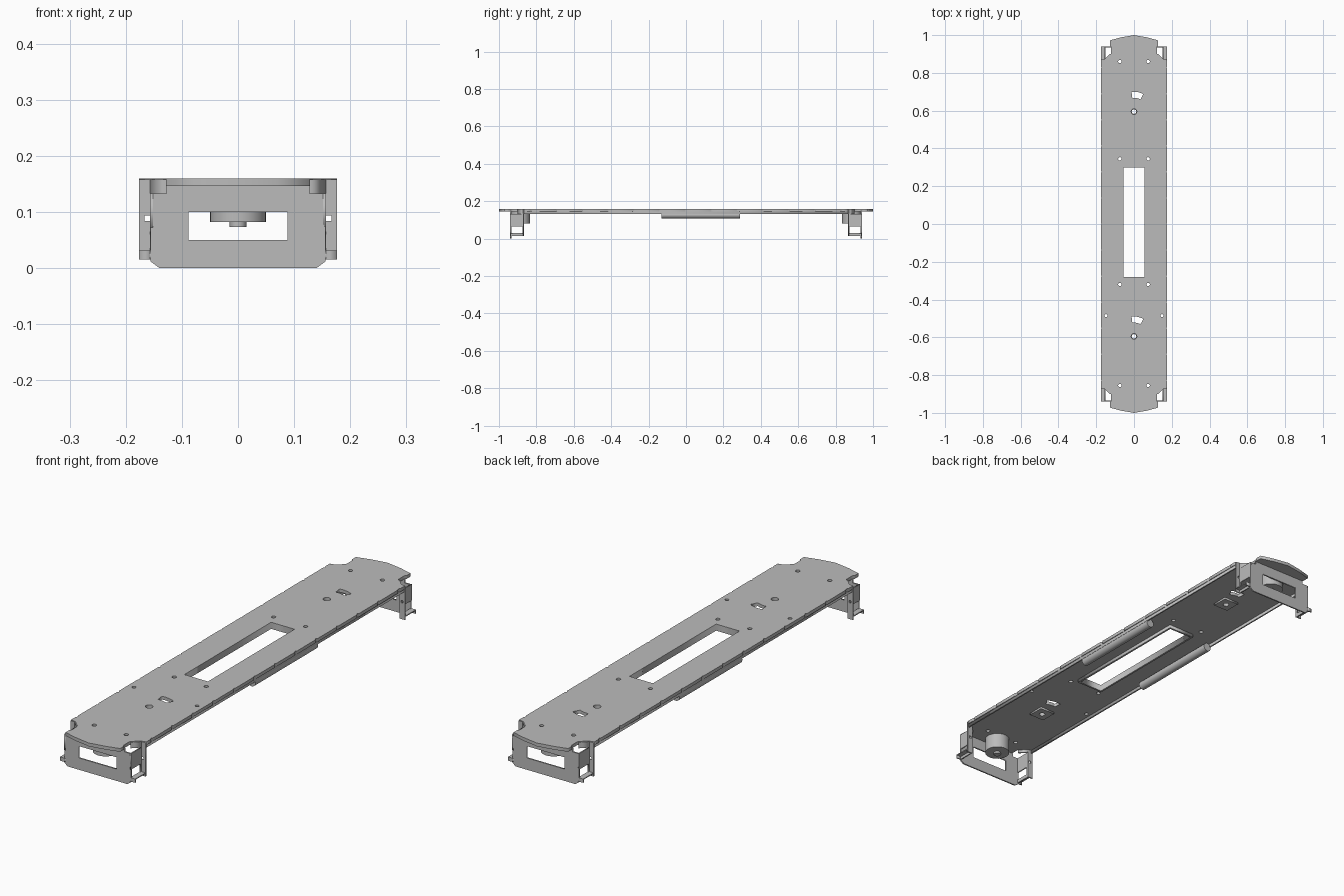
import bpy, math
from mathutils import Matrix, Vector

cube = bpy.data.objects.get("Cube")
if cube:
    bpy.data.objects.remove(cube)

steel = bpy.data.materials.new("grey_steel")
steel.use_nodes = True
GREY = (0.5, 0.5, 0.5, 1)
steel.diffuse_color = GREY
steel.node_tree.nodes["Principled BSDF"].inputs["Base Color"].default_value = GREY


def link(name, mesh):
    mesh.name = name
    mesh.materials.clear()
    mesh.materials.append(steel)
    obj = bpy.data.objects.new(name, mesh)
    bpy.context.collection.objects.link(obj)
    return obj


def sheet(name, loops, thick, matrix):
    """Flat sheet: first loop is the outline, the others are holes."""
    cu = bpy.data.curves.new(name, 'CURVE')
    cu.dimensions = '2D'
    cu.fill_mode = 'BOTH'
    cu.extrude = thick / 2
    for pts in loops:
        sp = cu.splines.new('POLY')
        sp.points.add(len(pts) - 1)
        for p, (x, y) in zip(sp.points, pts):
            p.co = (x, y, 0, 1)
        sp.use_cyclic_u = True
    tmp = bpy.data.objects.new(name + "_tmp", cu)
    bpy.context.collection.objects.link(tmp)
    dg = bpy.context.evaluated_depsgraph_get()
    mesh = bpy.data.meshes.new_from_object(tmp.evaluated_get(dg))
    bpy.data.objects.remove(tmp)
    mesh.transform(matrix)
    return link(name, mesh)


def flat(z):
    return Matrix.Translation((0, 0, z))


def upright(y):
    return Matrix.Translation((0, y, 0)) @ Matrix.Rotation(math.pi / 2, 4, 'X')


def sideways(x):
    # sheet coordinates become (y, z)
    return Matrix.Translation((x, 0, 0)) @ Matrix(((0, 0, 1, 0), (1, 0, 0, 0), (0, 1, 0, 0), (0, 0, 0, 1)))


def rect(x0, x1, y0, y1):
    return [(x0, y0), (x1, y0), (x1, y1), (x0, y1)]


def circle(x, y, r, n=16):
    return [(x + r * math.cos(2 * math.pi * i / n), y + r * math.sin(2 * math.pi * i / n)) for i in range(n)]


def arc_slot(cx, cy):
    # curved slot, swept about the pivot hole
    outer = [(0.105, a) for a in range(62, 98, 5)]
    inner = [(0.073, a) for a in range(97, 61, -5)]
    return [(cx + r * math.cos(math.radians(a)), cy + r * math.sin(math.radians(a))) for r, a in outer + inner]


def box(name, x0, x1, y0, y1, z0, z1):
    return sheet(name, [rect(x0, x1, y0, y1)], z1 - z0, flat((z0 + z1) / 2))


def wall(name, a, b, z0, z1, t=0.006):
    """Vertical strip standing between two plan points."""
    a, b = Vector(a), Vector(b)
    n = (b - a).orthogonal().normalized() * t / 2
    pts = [tuple(p) for p in (a + n, b + n, b - n, a - n)]
    return sheet(name, [pts], z1 - z0, flat((z0 + z1) / 2))


def cylinder(name, r, length, matrix, n=32):
    obj = sheet(name, [circle(0, 0, r, n)], length, matrix)
    bpy.context.view_layer.objects.active = obj
    obj.select_set(True)
    bpy.ops.object.shade_smooth_by_angle(angle=math.radians(35))
    obj.select_set(False)
    return obj


# Top plate outline: one long notched side, then the pointed end, turned twice
half = []
for i in range(-6, 7):
    y = i * 0.138
    half += [(0.176, y - 0.007), (0.171, y), (0.176, y + 0.007)]
half += [(0.176, 0.865), (0.15, 0.872), (0.122, 0.9), (0.122, 0.94),
         (0.128, 0.945), (0.128, 0.972), (0.07, 0.988), (0, 1)]
start = [(0.07, -0.988), (0.128, -0.972), (0.128, -0.945), (0.122, -0.94),
         (0.122, -0.9), (0.15, -0.872), (0.176, -0.865)]
right_side = start + half
left_side = [(-x, y) for x, y in reversed(right_side[:-1])]
outline = right_side + left_side + [(0, -1)]
window = rect(-0.055, 0.055, -0.28, 0.3)
holes = [window, arc_slot(0, 0.595), arc_slot(0, -0.595)]
holes += [circle(0, s * 0.595, 0.015) for s in (-1, 1)]
for s in (-1, 1):
    holes += [circle(s * 0.075, y, 0.009, 12) for y in (-0.855, -0.32, 0.345, 0.86)]
    holes.append(circle(s * 0.148, -0.485, 0.008, 12))
sheet("top_plate", [outline] + holes, 0.014, flat(0.153))

# Frame walls around the central opening
sheet("opening_frame", [rect(-0.063, 0.063, -0.288, 0.308), window], 0.014, flat(0.139))

# Square nuts under the pivot holes
for end, s in (("front", -1), ("back", 1)):
    y = s * 0.595
    sheet(end + "_pivot_nut", [rect(-0.035, 0.035, y - 0.035, y + 0.035), circle(0, y, 0.012)], 0.008, flat(0.142))

for side, m in (("left", 1), ("right", -1)):
    # Side skirt and round rail below the edge
    wall(side + "_skirt", (m * 0.17, -0.865), (m * 0.17, 0.865), 0.133, 0.147)
    turn = Matrix.Translation((m * 0.155, 0.08, 0.127)) @ Matrix.Rotation(math.pi / 2, 4, 'X')
    cylinder(side + "_rail", 0.018, 0.42, turn)

for end, s in (("front", -1), ("back", 1)):
    # End plate with window, chamfered feet and notched upper corners
    shape = [(-0.14, 0), (0.14, 0), (0.156, 0.012), (0.156, 0.133), (0.127, 0.133), (0.127, 0.147),
             (-0.127, 0.147), (-0.127, 0.133), (-0.156, 0.133), (-0.156, 0.012)]
    sheet(end + "_end_plate", [shape, rect(-0.088, 0.088, 0.05, 0.1)], 0.006, upright(s * 0.937))
    # Round boss and hub under the plate
    cylinder(end + "_boss", 0.05, 0.064, flat(0.114) @ Matrix.Translation((0, s * 0.885, 0)))
    cylinder(end + "_hub", 0.015, 0.01, flat(0.078) @ Matrix.Translation((0, s * 0.885, 0)), 12)
    for side, m in (("left", 1), ("right", -1)):
        tag = end + "_" + side
        # Diagonal corner skirt
        wall(tag + "_corner_skirt", (m * 0.155, s * 0.868), (m * 0.125, s * 0.898), 0.133, 0.158)
        # Bracket cheek with a notch above the foot
        ya, yb, yc = s * 0.866, s * 0.94, s * 0.875
        cheek = [(ya, 0.015), (yb, 0.015), (yb, 0.03), (yc, 0.03), (yc, 0.065),
                 (yb, 0.065), (yb, 0.133), (ya, 0.133)]
        sheet(tag + "_cheek", [cheek], 0.005, sideways(m * 0.154))
        # Outer flange with a square hole
        flange = rect(m * 0.152, m * 0.176, 0.015, 0.158)
        sheet(tag + "_flange", [flange, rect(m * 0.157, m * 0.167, 0.084, 0.094)], 0.005, upright(s * 0.868))
        # Foot tab with a turned-down lip
        xs = sorted((m * 0.152, m * 0.176))
        ys = sorted((s * 0.866, s * 0.94))
        box(tag + "_foot", *xs, *ys, 0.027, 0.031)
        ys = sorted((s * 0.935, s * 0.94))
        box(tag + "_foot_lip", *xs, *ys, 0.015, 0.031)
